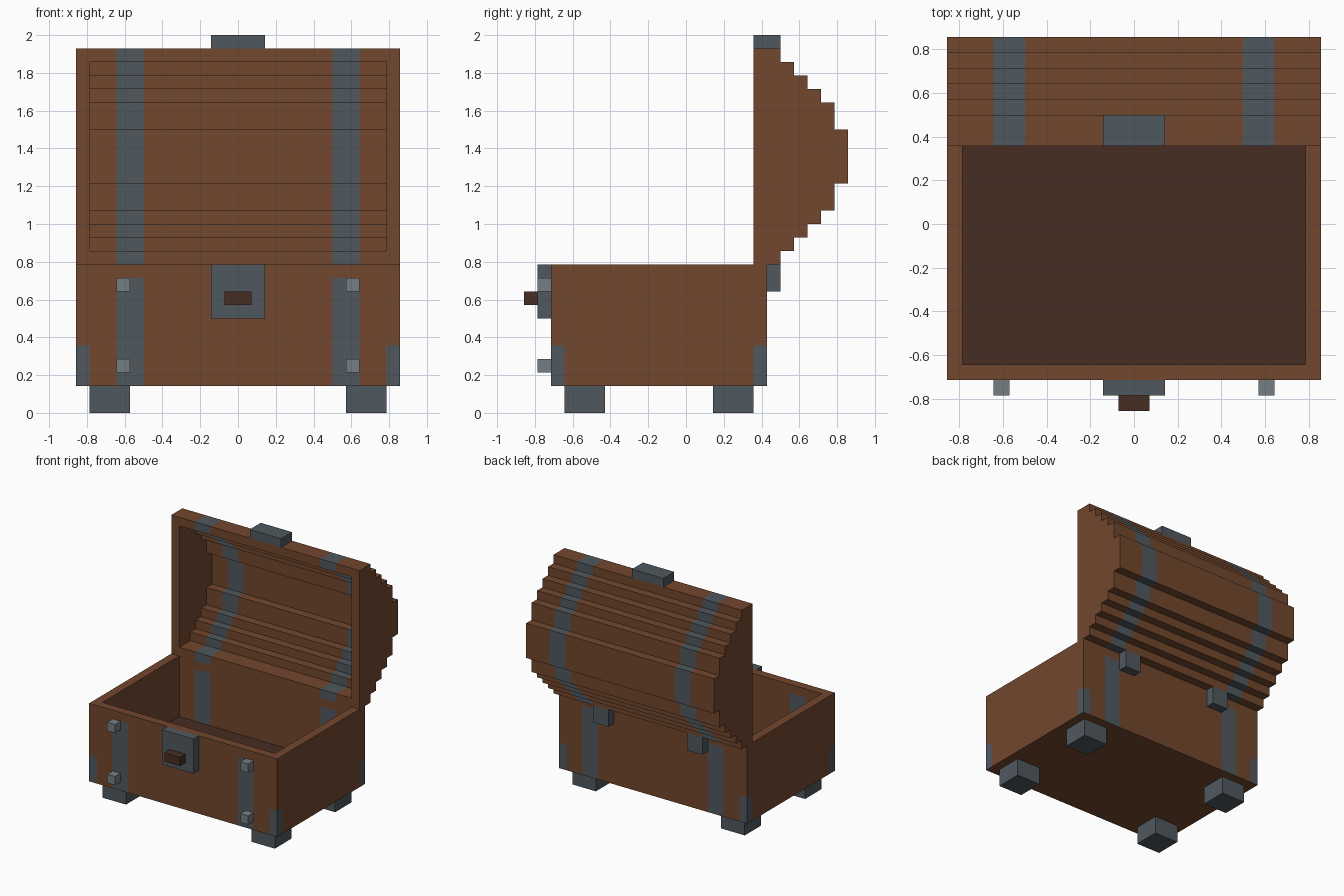
import bpy, bmesh
from mathutils import Vector

if "Cube" in bpy.data.objects:
    bpy.data.objects.remove(bpy.data.objects["Cube"], do_unlink=True)

U = 1 / 14  # size of one block; all dimensions below are in blocks


def material(name, rgb):
    lin = [(c / 255 / 12.92) if c <= 10 else ((c / 255 + 0.055) / 1.055) ** 2.4 for c in rgb]
    m = bpy.data.materials.new(name)
    m.use_nodes = True
    m.diffuse_color = (*lin, 1)
    m.node_tree.nodes["Principled BSDF"].inputs["Base Color"].default_value = (*lin, 1)
    return m


WOOD = material("brown wood", (114, 71, 46))
IRON = material("iron grey", (80, 88, 94))
STUD = material("light grey", (118, 126, 131))
DARK = material("dark brown", (71, 45, 36))


def finish(bm, name, mats):
    bmesh.ops.scale(bm, vec=(U, U, U), verts=bm.verts)
    me = bpy.data.meshes.new(name)
    bm.to_mesh(me)
    bm.free()
    for m in mats:
        me.materials.append(m)
    ob = bpy.data.objects.new(name, me)
    bpy.context.collection.objects.link(ob)
    return ob


def box_bm(x, y, z):
    bm = bmesh.new()
    bmesh.ops.create_cube(bm, size=1)
    for v in bm.verts:
        v.co = Vector([r[0] if c < 0 else r[1] for c, r in zip(v.co, (x, y, z))])
    return bm


def box(name, x, y, z, mat):
    return finish(box_bm(x, y, z), name, [mat])


def slice_at(bm, axis, values):
    for c in values:
        co, no = Vector(), Vector()
        co[axis], no[axis] = c, 1
        bmesh.ops.bisect_plane(bm, geom=bm.verts[:] + bm.edges[:] + bm.faces[:],
                               plane_co=co, plane_no=no)


def sweep(bm, profile, xs, caps=False):
    """Extrude a closed (y, z) profile along x through the stations xs."""
    rings = [[bm.verts.new((x, y, z)) for y, z in profile] for x in xs]
    n = len(profile)
    for a, b in zip(rings, rings[1:]):
        for i in range(n):
            j = (i + 1) % n
            bm.faces.new((a[i], a[j], b[j], b[i]))
    if caps:
        bm.faces.new(rings[0][::-1])
        bm.faces.new(rings[-1])


# Chest body: block hollowed from the top, with painted straps and corners
bm = box_bm((-12, 12), (-10, 6), (2, 11))
slice_at(bm, 0, (-11, -9, -7, 7, 9, 11))
slice_at(bm, 1, (-9, 5))
well = []
for f in bm.faces:
    c = f.calc_center_median()
    if c.z > 10.9 and abs(c.x) < 11 and -9 < c.y < 5:
        well.append(f)
new = bmesh.ops.extrude_face_region(bm, geom=well)["geom"]
bmesh.ops.translate(bm, vec=(0, 0, -7), verts=[g for g in new if isinstance(g, bmesh.types.BMVert)])
bmesh.ops.delete(bm, geom=[f for f in well if f.is_valid], context='FACES')
bmesh.ops.recalc_face_normals(bm, faces=bm.faces)
slice_at(bm, 2, (5, 10))
bm.normal_update()
for f in bm.faces:
    c, n = f.calc_center_median(), f.normal
    strap = 7 < abs(c.x) < 9 and abs(n.y) > 0.9 and c.z < 10
    corner = abs(c.x) > 11 and (c.y < -9 or c.y > 5) and c.z < 5 and abs(n.z) < 0.1
    if strap or corner:
        f.material_index = 1
    elif n.z > 0.9 and c.z < 5:
        f.material_index = 2
finish(bm, "chest_body", [WOOD, IRON, DARK])

# Lid: stepped rows given as (bottom, top, depth)
rows = [(11, 12, 7), (12, 13, 8), (13, 14, 9), (14, 15, 10), (15, 17, 11), (17, 21, 12),
        (21, 23, 11), (23, 24, 10), (24, 25, 9), (25, 26, 8), (26, 27, 7)]
outer = [(5, 11)]
for z0, z1, d in rows:
    outer += [(d, z0), (d, z1)]
outer.append((5, 27))
inner = [(5, 26)]
for z0, z1, d in reversed(rows[1:-1]):
    inner += [(d - 1, z1), (d - 1, z0)]
inner.append((5, 12))

bm = bmesh.new()
sweep(bm, outer + inner, (-11, -9, -7, 7, 9, 11))
for f in bm.faces:
    f.material_index = int(7 < abs(f.calc_center_median().x) < 9)
finish(bm, "lid_shell", [WOOD, IRON])

for side, xs in (("left", (11, 12)), ("right", (-12, -11))):
    bm = bmesh.new()
    sweep(bm, outer, xs, caps=True)
    finish(bm, "lid_end_" + side, [WOOD])

# Lid clasp, lock plate and lock
box("lid_clasp", (-2, 2), (5, 7), (27, 28), IRON)
box("lock_plate", (-2, 2), (-11, -10), (7, 11), IRON)
box("lock_knob", (-1, 1), (-12, -11), (8, 9), DARK)

# Feet, hinges and strap studs on both sides
for side, s in (("left", 1), ("right", -1)):
    def span(a, b):
        return tuple(sorted((s * a, s * b)))
    box("front_foot_" + side, span(8, 11), (-9, -6), (0, 2), IRON)
    box("back_foot_" + side, span(8, 11), (2, 5), (0, 2), IRON)
    box("hinge_" + side, span(5, 7), (6, 7), (9, 11), IRON)
    for level, z in (("lower", 3), ("upper", 9)):
        box(f"{level}_stud_{side}", span(8, 9), (-11, -10), (z, z + 1), STUD)
